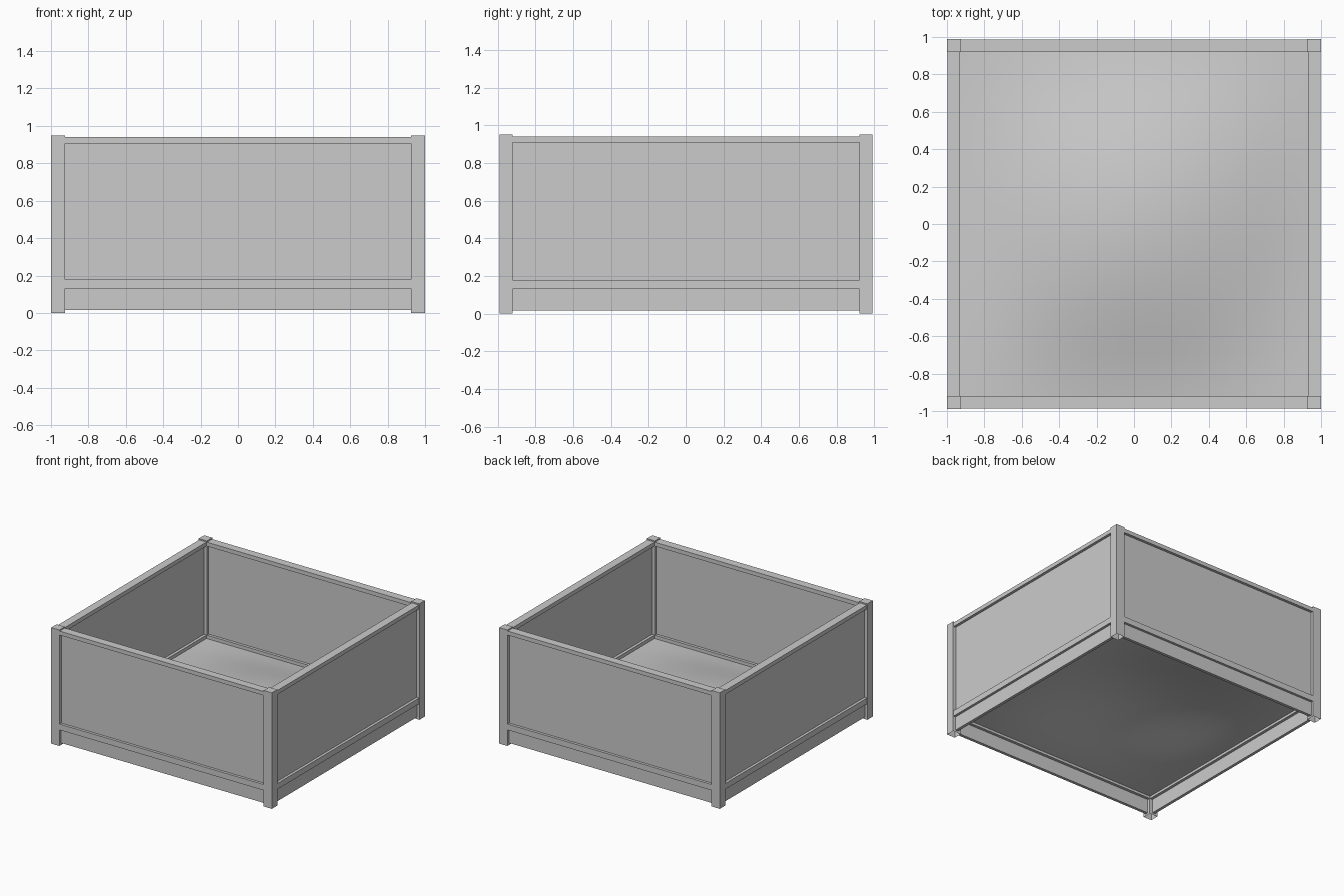
import bpy
import bmesh

default = bpy.data.objects.get("Cube")
if default:
    bpy.data.objects.remove(default, do_unlink=True)

grey = bpy.data.materials.new("plain grey")
grey.use_nodes = True
colour = (0.6, 0.6, 0.6, 1)
grey.diffuse_color = colour
grey.node_tree.nodes["Principled BSDF"].inputs["Base Color"].default_value = colour

HALF_X, HALF_Y = 1.0, 0.99     # outer half sizes
POST_X, POST_Y = 0.074, 0.07   # post widths
RAIL = 0.067                   # rail thickness
TOP = 0.95                     # post height


def box(name, x, y, z, open_bottom=False):
    """Box from (low, high) ranges along each axis."""
    bm = bmesh.new()
    bmesh.ops.create_cube(bm, size=1)
    for v in bm.verts:
        v.co = [(a + b) / 2 + c * (b - a) for c, (a, b) in zip(v.co, (x, y, z))]
    bm.normal_update()
    if open_bottom:
        under = [f for f in bm.faces if f.normal.z < -0.5]
        bmesh.ops.delete(bm, geom=under, context='FACES_ONLY')
    return finish(name, bm)


def finish(name, bm):
    mesh = bpy.data.meshes.new(name)
    bm.to_mesh(mesh)
    bm.free()
    mesh.materials.append(grey)
    ob = bpy.data.objects.new(name, mesh)
    bpy.context.collection.objects.link(ob)
    return ob


def span(side, outer, inset, thick):
    """Range of a layer lying inset from the outer face on one side."""
    return tuple(sorted((side * (outer - inset), side * (outer - inset - thick))))


# Corner posts, hollow underneath
for sx, x_name in ((1, "left"), (-1, "right")):
    for sy, y_name in ((-1, "front"), (1, "back")):
        box(f"{y_name}_{x_name}_post", span(sx, HALF_X, 0, POST_X),
            span(sy, HALF_Y, 0, POST_Y), (0, TOP), open_bottom=True)

# Layers of each wall: name, bottom, top, inset from the outer face, thickness
layers = (
    ("top_rail", 0.907, 0.94, 0.003, RAIL),
    ("panel", 0.17, 0.92, 0.025, 0.022),
    ("lower_rail", 0.13, 0.178, 0.003, RAIL),
    ("base_board", 0.016, 0.14, 0.023, 0.024),
)
inner_x, inner_y = HALF_X - POST_X, HALF_Y - POST_Y
for name, low, high, inset, thick in layers:
    for s, side in ((-1, "front"), (1, "back")):
        box(f"{side}_{name}", (-inner_x, inner_x), span(s, HALF_Y, inset, thick), (low, high))
    for s, side in ((1, "left"), (-1, "right")):
        box(f"{side}_{name}", span(s, HALF_X, inset, thick), (-inner_y, inner_y), (low, high))

# Floor sheet, a low mound that flattens towards the walls
EDGE_Z, BULGE = 0.15, 0.15
bm = bmesh.new()
bmesh.ops.create_grid(bm, x_segments=16, y_segments=16, size=1)
for v in bm.verts:
    u, w = v.co.x, v.co.y
    rise = max(0, (1 - u * u) * (1 - w * w)) ** 1.5
    v.co = (u * 0.935, w * 0.925, EDGE_Z + BULGE * rise)
for f in bm.faces:
    f.smooth = True
finish("floor", bm)
